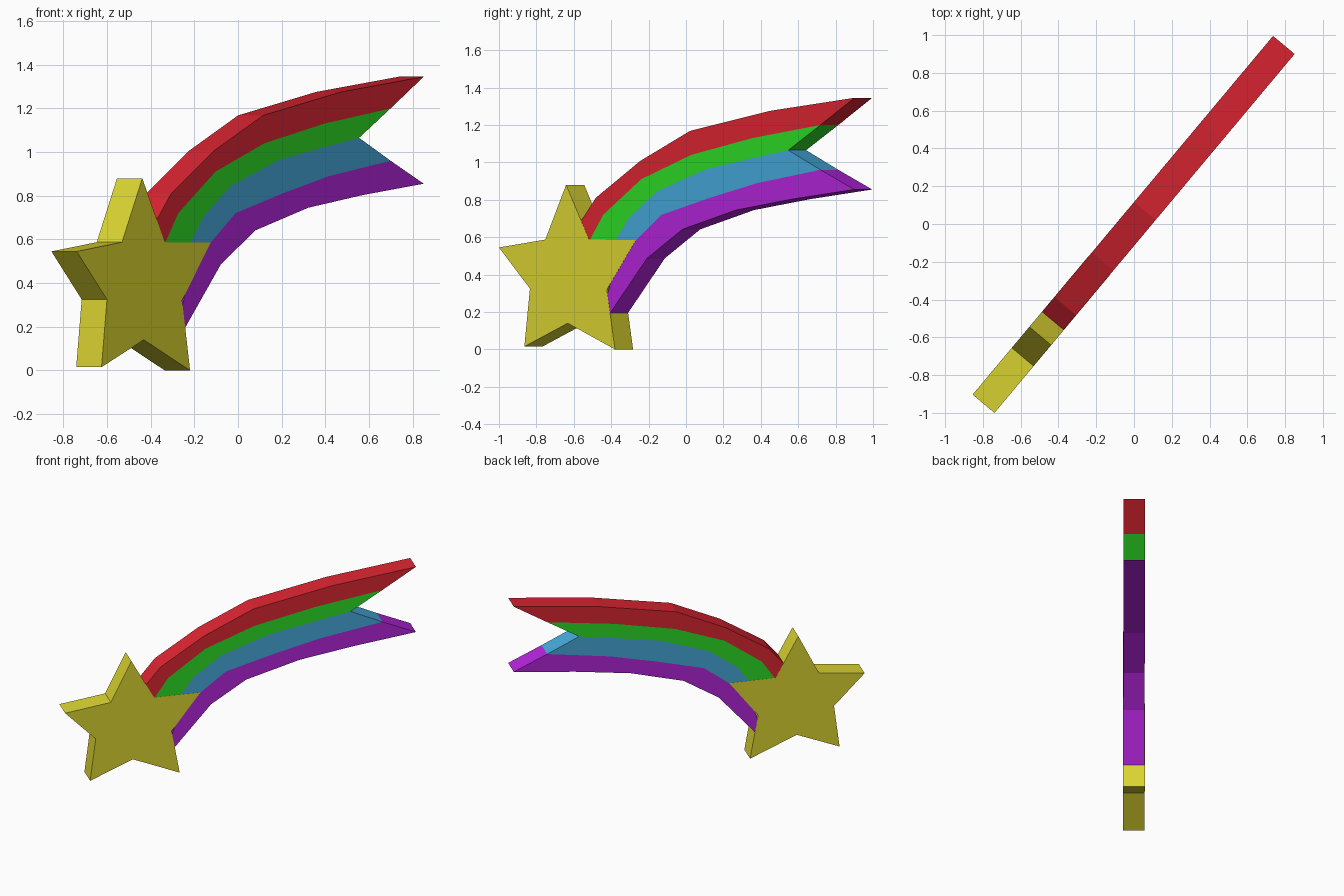
import bpy, math

if "Cube" in bpy.data.objects:
    bpy.data.objects.remove(bpy.data.objects["Cube"], do_unlink=True)

ANGLE = math.atan2(0.767, 0.642)   # the flat shape stands on this diagonal
THICK = 0.15


def material(name, rgb):
    m = bpy.data.materials.new(name)
    m.use_nodes = True
    m.diffuse_color = (*rgb, 1)
    bsdf = m.node_tree.nodes["Principled BSDF"]
    bsdf.inputs["Base Color"].default_value = (*rgb, 1)
    bsdf.inputs["Roughness"].default_value = 0.8
    return m


def plate(name, points, faces, mats, indices, thick):
    """Flat upright sheet of (along, height) points, thickened evenly both ways."""
    me = bpy.data.meshes.new(name)
    me.from_pydata([(s, 0, z) for s, z in points], [], faces)
    for m in mats:
        me.materials.append(m)
    for poly, i in zip(me.polygons, indices):
        poly.material_index = i
    ob = bpy.data.objects.new(name, me)
    bpy.context.collection.objects.link(ob)
    ob.rotation_euler.z = ANGLE
    mod = ob.modifiers.new("thickness", 'SOLIDIFY')
    mod.thickness = thick
    mod.offset = 0
    return ob


yellow = material("yellow", (0.73, 0.68, 0.032))
bands = [material("red", (0.72, 0.018, 0.031)),
         material("green", (0.027, 0.72, 0.019)),
         material("blue", (0.061, 0.40, 0.72)),
         material("purple", (0.46, 0.018, 0.72))]

# Star, outline clockwise from the top point
star = [(-0.773, 0.88), (-0.613, 0.587), (-0.286, 0.585), (-0.489, 0.32),
        (-0.432, 0.0), (-0.762, 0.14), (-1.064, 0.015), (-1.025, 0.325),
        (-1.241, 0.545), (-0.918, 0.587)]
plate("star", star, [list(range(10))[::-1]], [yellow], [0], THICK + 0.001)

# Rainbow tail: edge lines of the four bands from outer to inner,
# starting inside the star and ending in a swallowtail notch
lines = [
    [(-0.76, 0.58), (-0.567, 0.81), (-0.258, 1.007), (0.09, 1.168), (0.645, 1.275), (1.236, 1.345)],
    [(-0.68, 0.48), (-0.515, 0.72), (-0.25, 0.91), (0.098, 1.04), (0.526, 1.13), (1.0, 1.2)],
    [(-0.55, 0.42), (-0.335, 0.705), (-0.14, 0.845), (0.2, 0.963), (0.5, 1.018), (0.775, 1.065)],
    [(-0.45, 0.40), (-0.284, 0.585), (-0.107, 0.72), (0.227, 0.81), (0.557, 0.889), (1.0, 0.96)],
    [(-0.55, 0.10), (-0.21, 0.487), (0.037, 0.642), (0.412, 0.745), (0.8, 0.803), (1.236, 0.855)],
]
n = len(lines[0])
faces, indices = [], []
for b in range(4):
    for i in range(n - 1):
        a = b * n + i
        faces.append((a, a + n, a + n + 1, a + 1))
        indices.append(b)
plate("rainbow_tail", [p for line in lines for p in line], faces, bands, indices, THICK - 0.001)
